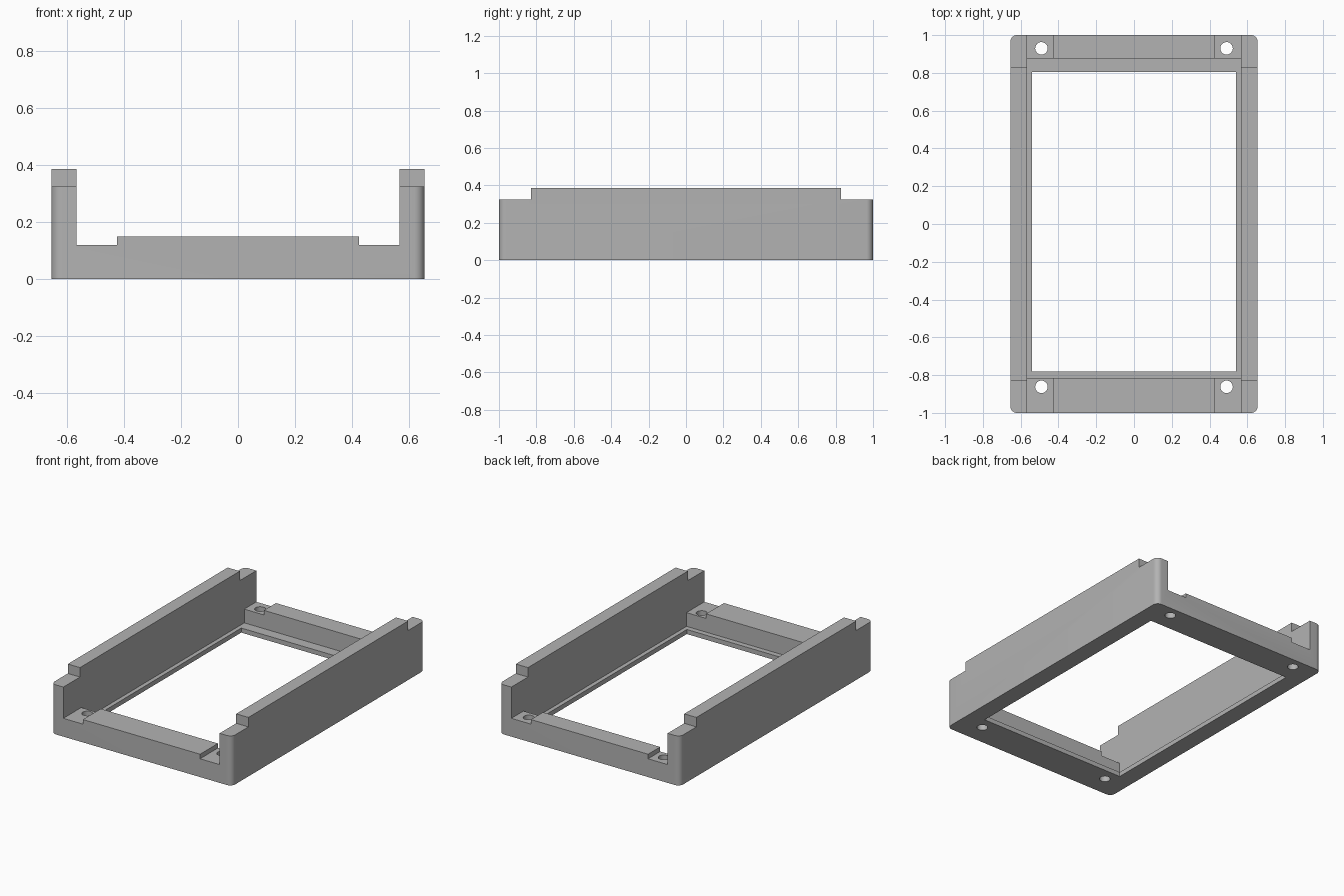
import bpy, bmesh
from math import radians

cube = bpy.data.objects.get("Cube")
if cube:
    bpy.data.objects.remove(cube, do_unlink=True)

HALF_W, HALF_L = 0.655, 1.0      # outer size
WALL_TOP, END_TOP = 0.387, 0.325  # side wall heights
WALL_IN = 0.567                   # inner face of side walls
BAR_TOP, SEAT_TOP, LEDGE_TOP = 0.15, 0.12, 0.03
OVER = 0.2                        # cutter overshoot

grey = bpy.data.materials.new("plain grey")
grey.use_nodes = True
colour = (0.45, 0.45, 0.45, 1)
grey.diffuse_color = colour
grey.node_tree.nodes["Principled BSDF"].inputs["Base Color"].default_value = colour


def box(name, x, y, z):
    """Box spanning the given (low, high) ranges."""
    bm = bmesh.new()
    bmesh.ops.create_cube(bm, size=1)
    for v in bm.verts:
        v.co = [r[0] if c < 0 else r[1] for c, r in zip(v.co, (x, y, z))]
    return finish(name, bm)


def cylinder(name, x, y, radius):
    bm = bmesh.new()
    bmesh.ops.create_cone(bm, cap_ends=True, segments=40, radius1=radius,
                          radius2=radius, depth=1)
    bmesh.ops.translate(bm, verts=bm.verts, vec=(x, y, 0))
    return finish(name, bm)


def finish(name, bm):
    mesh = bpy.data.meshes.new(name)
    bm.to_mesh(mesh)
    bm.free()
    mesh.materials.append(grey)
    obj = bpy.data.objects.new(name, mesh)
    bpy.context.collection.objects.link(obj)
    return obj


def cut(target, cutter):
    """Subtract the cutter, then discard it."""
    cutter.hide_render = True
    mod = target.modifiers.new("cut", "BOOLEAN")
    mod.operation = "DIFFERENCE"
    mod.solver = "EXACT"
    mod.object = cutter
    bpy.context.view_layer.objects.active = target
    bpy.ops.object.modifier_apply(modifier=mod.name)
    bpy.data.objects.remove(cutter, do_unlink=True)


# Outer block with rounded vertical corners
frame = box("tray_frame", (-HALF_W, HALF_W), (-HALF_L, HALF_L), (0, WALL_TOP))
bm = bmesh.new()
bm.from_mesh(frame.data)
uprights = [e for e in bm.edges if abs(e.verts[0].co.z - e.verts[1].co.z) > 0.1]
bmesh.ops.bevel(bm, geom=uprights, offset=0.036, segments=8, profile=0.5,
                affect="EDGES")
bm.to_mesh(frame.data)
bm.free()

# Channel between the side walls, above the end bars
far = HALF_L + OVER
cut(frame, box("channel", (-WALL_IN, WALL_IN), (-far, far), (BAR_TOP, 1)))

# Pocket down to the ledge, then the opening through the floor
cut(frame, box("pocket", (-WALL_IN, WALL_IN), (-0.815, 0.875), (LEDGE_TOP, 1)))
cut(frame, box("opening", (-0.54, 0.54), (-0.78, 0.805), (-OVER, 1)))

for end in (-1, 1):
    # Lowered ends of the side walls
    ys = sorted((end * 0.828, end * far))
    cut(frame, box("wall_step", (-1, 1), ys, (END_TOP, 1)))
    hole_y = 0.93 if end > 0 else -0.862
    bar_y = sorted((end * 0.8, end * far))
    for side in (-1, 1):
        # Screw seats and screw holes in the corners
        xs = sorted((side * 0.425, side * WALL_IN))
        cut(frame, box("screw_seat", xs, bar_y, (SEAT_TOP, 1)))
        cut(frame, cylinder("screw_hole", side * 0.49, hole_y, 0.033))

# Smooth the rounded corners and holes, keep other edges sharp
bpy.ops.object.select_all(action="DESELECT")
frame.select_set(True)
bpy.context.view_layer.objects.active = frame
bpy.ops.object.shade_smooth_by_angle(angle=radians(30))
